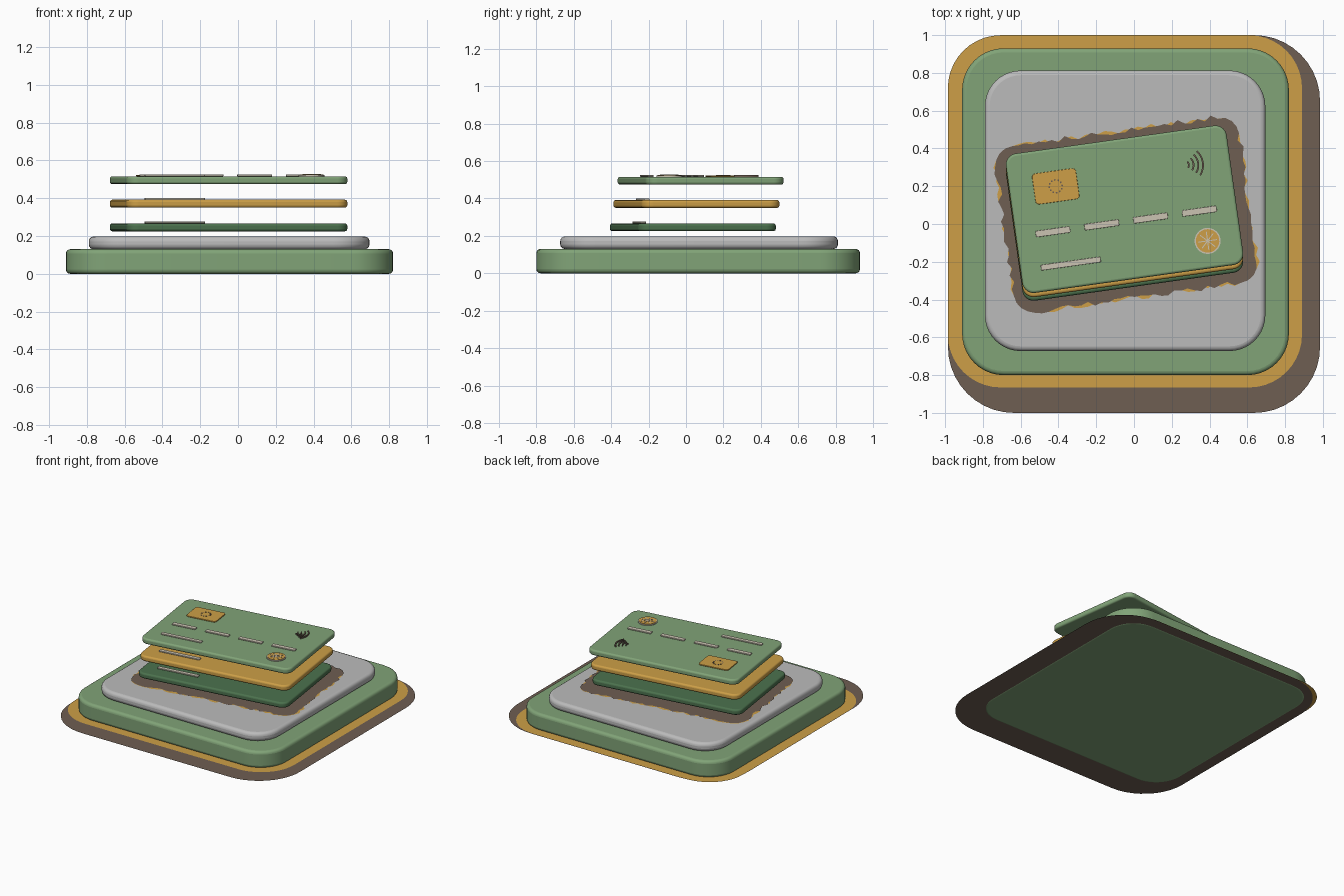
import bpy
import bmesh
import math
import random
from mathutils import Matrix

cube = bpy.data.objects.get("Cube")
if cube:
    bpy.data.objects.remove(cube, do_unlink=True)


def material(name, rgb):
    m = bpy.data.materials.new(name)
    m.use_nodes = True
    m.diffuse_color = (*rgb, 1)
    m.node_tree.nodes["Principled BSDF"].inputs["Base Color"].default_value = (*rgb, 1)
    return m


GREEN = material("sage green", (0.22, 0.37, 0.187))
DARK = material("dark green", (0.072, 0.168, 0.076))
GREY = material("light grey", (0.5, 0.5, 0.5))
GOLD = material("gold", (0.61, 0.347, 0.063))
BROWN = material("brown", (0.156, 0.112, 0.084))
CREAM = material("cream", (0.6, 0.55, 0.45))


# Outlines
def rounded(w, h, r, steps=10):
    pts = []
    for i, (sx, sy) in enumerate([(1, 1), (-1, 1), (-1, -1), (1, -1)]):
        for k in range(steps + 1):
            a = math.pi / 2 * (i + k / steps)
            pts.append((sx * (w / 2 - r) + r * math.cos(a),
                        sy * (h / 2 - r) + r * math.sin(a)))
    return pts


def circle(r, n=32):
    return [(r * math.cos(math.tau * i / n), r * math.sin(math.tau * i / n)) for i in range(n)]


def arc(r, width, half_angle, n=10):
    angles = [half_angle * (2 * i / n - 1) for i in range(n + 1)]
    outer = [((r + width / 2) * math.cos(a), (r + width / 2) * math.sin(a)) for a in angles]
    inner = [((r - width / 2) * math.cos(a), (r - width / 2) * math.sin(a)) for a in angles]
    return outer + inner[::-1]


def ragged(pts, seed, step=0.035, depth=0.03):
    """Resample an outline and push alternate points outward like torn teeth."""
    rng = random.Random(seed)
    out = []
    for (ax, ay), (bx, by) in zip(pts, pts[1:] + pts[:1]):
        length = math.hypot(bx - ax, by - ay)
        if length < 1e-6:
            continue
        n = max(1, int(length / step))
        for i in range(n):
            t = i / n
            push = rng.uniform(-depth, depth) / 2 if n > 1 else 0
            out.append((ax + (bx - ax) * t + (by - ay) / length * push,
                        ay + (by - ay) * t - (bx - ax) / length * push))
    return out


# Extrudes an outline upward; zero height leaves a flat sheet
def slab(name, outline, height, mat, matrix, bevel=0.0):
    bm = bmesh.new()
    face = bm.faces.new([bm.verts.new((x, y, 0)) for x, y in outline])
    if height:
        top = bmesh.ops.extrude_face_region(bm, geom=[face])["geom"]
        bmesh.ops.translate(bm, vec=(0, 0, height),
                            verts=[g for g in top if isinstance(g, bmesh.types.BMVert)])
        bmesh.ops.recalc_face_normals(bm, faces=bm.faces)
    mesh = bpy.data.meshes.new(name)
    bm.to_mesh(mesh)
    bm.free()
    mesh.materials.append(mat)
    ob = bpy.data.objects.new(name, mesh)
    bpy.context.collection.objects.link(ob)
    ob.matrix_world = matrix
    if bevel:
        mod = ob.modifiers.new("soft edge", "BEVEL")
        mod.width = bevel
        mod.segments = 4
        mod.limit_method = "ANGLE"
        mod.angle_limit = math.radians(40)
    if height:
        bpy.ops.object.select_all(action="DESELECT")
        ob.select_set(True)
        bpy.context.view_layer.objects.active = ob
        bpy.ops.object.shade_smooth_by_angle(angle=math.radians(40))
    return ob


def at(x, y, z=0.0, turn=0.0):
    return Matrix.Translation((x, y, z)) @ Matrix.Rotation(turn, 4, "Z")


# Ground sheets
slab("ground_shadow", rounded(1.97, 2.0, 0.35), 0, BROWN, at(0, 0, 0.002))
slab("ground_border", rounded(1.875, 1.865, 0.28), 0, GOLD, at(-0.048, 0.067, 0.005))

# Stepped base
slab("base", rounded(1.73, 1.73, 0.22), 0.13, GREEN, at(-0.045, 0.065), 0.022)
slab("platform", rounded(1.485, 1.485, 0.19), 0.067, GREY, at(-0.047, 0.07, 0.13), 0.025)

# Torn-edged sheets under the cards
TILT = math.radians(8)
patch = rounded(1.3, 0.885, 0.1, 4)
slab("card_shadow_edge", ragged(patch, 3), 0, GOLD, at(-0.04, 0.05, 0.199, TILT))
slab("card_shadow", ragged(patch, 8), 0, BROWN, at(-0.04, 0.05, 0.202, TILT))

# Three floating cards, each with a name bar
THICK = 0.042
for name, mat, y, z in [("lower_card", DARK, 0.037, 0.225),
                        ("middle_card", GOLD, 0.056, 0.35),
                        ("upper_card", GREEN, 0.078, 0.474)]:
    card = at(-0.05, y, z, TILT)
    slab(name, rounded(1.18, 0.745, 0.06), THICK, mat, card, 0.013)
    slab(name + "_name_bar", rounded(0.32, 0.03, 0.006, 3), 0.009, CREAM,
         card @ at(-0.322, -0.245, THICK), 0.002)


# Details on the upper card
def detail(name, outline, mat, x, y, height=0.009, turn=0.0, lift=0.0, bevel=0.0):
    slab(name, outline, height, mat, card @ at(x, y, THICK + lift, turn), bevel)


for i in range(4):
    detail(f"number_bar_{i + 1}", rounded(0.185, 0.034, 0.006, 3), CREAM,
           -0.392 + 0.261 * i, -0.065, bevel=0.002)

# Chip with a ring of dots
CHIP = (-0.344, 0.171)
detail("chip", rounded(0.235, 0.165, 0.02, 5), GOLD, *CHIP, height=0.008, bevel=0.002)
for i in range(12):
    a = math.tau * i / 12
    detail(f"chip_dot_{i + 1}", circle(0.005, 8), BROWN, CHIP[0] + 0.034 * math.cos(a),
           CHIP[1] + 0.034 * math.sin(a), height=0.002, lift=0.008)

# Wireless waves
for i in range(4):
    detail(f"wave_{i + 1}", arc(0.025 * (i + 1), 0.009, math.radians(40)), BROWN, 0.345, 0.187)

# Round emblem with spokes
EMBLEM = (0.412, -0.227)
detail("emblem_rim", circle(0.069), CREAM, *EMBLEM, height=0.006)
detail("emblem_disc", circle(0.062), GOLD, *EMBLEM, height=0.009)
for i in range(4):
    detail(f"emblem_spoke_{i + 1}", rounded(0.1, 0.005, 0.002, 2), CREAM, *EMBLEM,
           height=0.002, turn=math.pi / 4 * i, lift=0.009 + 0.0003 * i)
